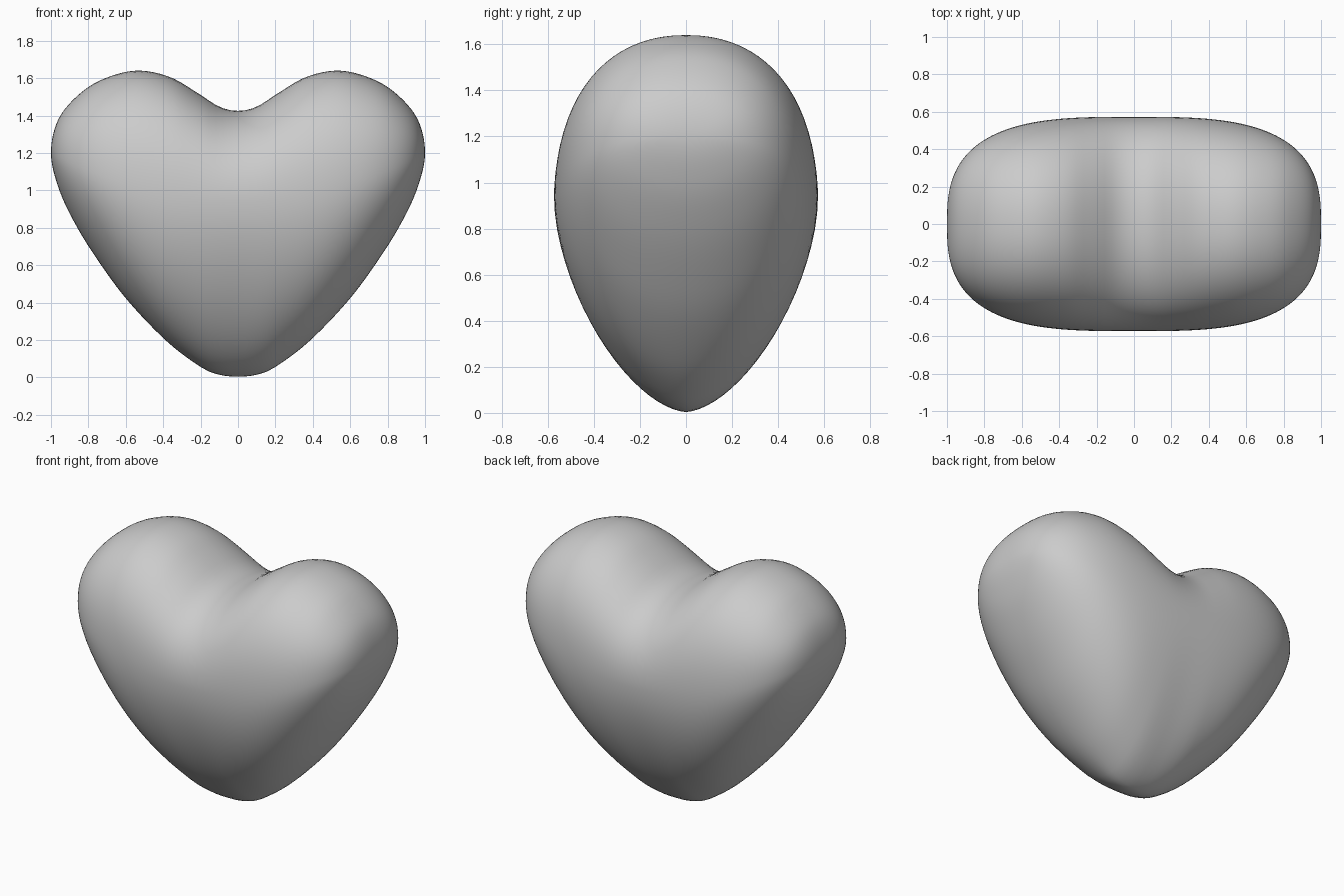
import bpy, bmesh, math

if "Cube" in bpy.data.objects:
    bpy.data.objects.remove(bpy.data.objects["Cube"])

# Outline (x, z) of the right half: bottom tip to side, and side to top notch
outline = [(0, 0.004), (0.1, 0.014), (0.2, 0.056), (0.38, 0.192), (0.585, 0.405),
           (0.735, 0.605), (0.86, 0.802), (0.955, 1.0), (1.0, 1.2), (0.955, 1.39),
           (0.82, 1.538), (0.67, 1.614), (0.52, 1.64), (0.36, 1.604),
           (0.22, 1.523), (0.1, 1.447), (0, 1.425)]
SIDE = 8          # index of the widest point
SLICES, SEGMENTS, STEPS = 80, 40, 40


def mirror(p):
    return (-p[0], p[1])


def spline(pts, first, last):
    """Catmull-Rom samples between two points of the mirrored outline."""
    pad = [mirror(pts[1])] + pts + [mirror(pts[-2])]
    out = []
    for i in range(first, last):
        a, b, c, d = pad[i:i + 4]
        for j in range(STEPS):
            t = j / STEPS
            out.append(tuple(
                0.5 * (2 * q + (r - p) * t + (2 * p - 5 * q + 4 * r - s) * t ** 2
                       + (3 * q - p - 3 * r + s) * t ** 3)
                for p, q, r, s in zip(a, b, c, d)))
    return out + [pts[last]]


def height(curve, x):
    for (x0, z0), (x1, z1) in zip(curve, curve[1:]):
        if x0 <= x <= x1:
            return z0 + (z1 - z0) * (x - x0) / max(x1 - x0, 1e-9)
    return curve[-1][1]


bottom = spline(outline, 0, SIDE)
top = spline(outline, SIDE, len(outline) - 1)[::-1]


def soft_power(s, p, h=0.2):
    """|s| to the power p, rounded off near zero."""
    f = lambda v: (v * v + h * h) ** (p / 2) - h ** p
    return f(s) / f(1)


def egg_slice(x):
    """Upright egg-shaped cross-section at x, as (y, z) points."""
    a = abs(x)
    low, high = height(bottom, a), height(top, a)
    mid = 0.94 + 0.26 * a * a
    depth = 0.573 * (1 - a ** 3.2) ** 0.36
    t = min(1, a / 0.55)
    t = t * t * (3 - 2 * t)
    pts = []
    for k in range(2 * SEGMENTS):
        angle = math.pi * k / SEGMENTS
        s = math.cos(angle)
        if s > 0:
            z, p, e = mid + s * (high - mid), 2.3, 0.46
        else:
            z, p, e = mid + s * (mid - low), 1.52 + 0.35 * t, 0.6 - 0.12 * t
        y = depth * max(0, 1 - soft_power(s, p)) ** e
        pts.append((y if k < SEGMENTS else -y, z))
    return pts


# Loft the slices from side to side
bm = bmesh.new()
left = bm.verts.new((-1, 0, outline[SIDE][1]))
rings = []
for i in range(1, SLICES):
    x = -math.cos(math.pi * i / SLICES)
    rings.append([bm.verts.new((x, y, z)) for y, z in egg_slice(x)])
right = bm.verts.new((1, 0, outline[SIDE][1]))

n = 2 * SEGMENTS
for k in range(n):
    m = (k + 1) % n
    for r0, r1 in zip(rings, rings[1:]):
        bm.faces.new((r0[k], r0[m], r1[m], r1[k]))
    bm.faces.new((left, rings[0][m], rings[0][k]))
    bm.faces.new((right, rings[-1][k], rings[-1][m]))
bmesh.ops.recalc_face_normals(bm, faces=bm.faces)

mesh = bpy.data.meshes.new("heart")
bm.to_mesh(mesh)
bm.free()
for face in mesh.polygons:
    face.use_smooth = True
heart = bpy.data.objects.new("heart", mesh)
bpy.context.collection.objects.link(heart)
